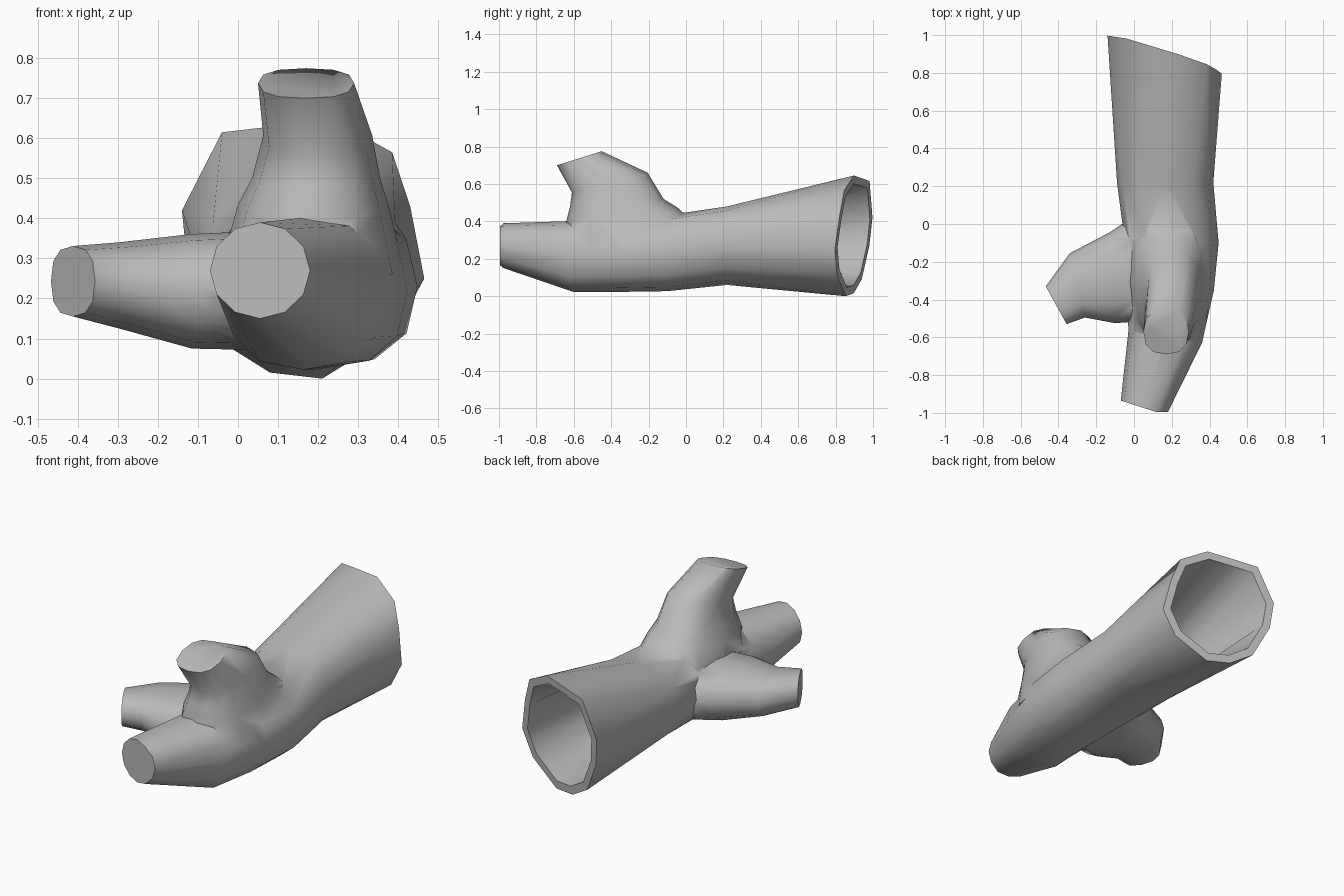
import bpy, bmesh, math
from mathutils import Vector

cube = bpy.data.objects.get("Cube")
if cube:
    bpy.data.objects.remove(cube, do_unlink=True)

GREY = (0.5, 0.5, 0.5, 1.0)
mat = bpy.data.materials.new("plain grey")
mat.use_nodes = True
mat.diffuse_color = GREY
bsdf = next(n for n in mat.node_tree.nodes if n.type == 'BSDF_PRINCIPLED')
bsdf.inputs["Base Color"].default_value = GREY

SIDES = 12


def full(t, power):
    """Signed power, to make a ring a little fuller than an ellipse."""
    return math.copysign(abs(t) ** power, t)


def ring(centre, u, v, power=0.8):
    """Ring of points around a centre, spanned by two half-width vectors."""
    c, u, v = Vector(centre), Vector(u), Vector(v)
    return [c + u * full(math.cos(a), power) + v * full(math.sin(a), power)
            for a in (math.tau * i / SIDES for i in range(SIDES))]


def loft(name, rings):
    """Closed skin through a list of rings, capped at both ends."""
    bm = bmesh.new()
    loops = [[bm.verts.new(p) for p in r] for r in rings]
    for a, b in zip(loops, loops[1:]):
        for i in range(SIDES):
            j = (i + 1) % SIDES
            bm.faces.new((a[i], a[j], b[j], b[i]))
    bm.faces.new(loops[0])
    bm.faces.new(loops[-1])
    bmesh.ops.recalc_face_normals(bm, faces=bm.faces[:])
    mesh = bpy.data.meshes.new(name)
    bm.to_mesh(mesh)
    bm.free()
    mesh.materials.append(mat)
    obj = bpy.data.objects.new(name, mesh)
    bpy.context.collection.objects.link(obj)
    return obj


# Trunk: (y, x centre, z centre, half width, half height, slant)
sections = [
    (-0.60, 0.165, 0.212, 0.195, 0.19, -0.15),
    (-0.35, 0.195, 0.22, 0.228, 0.197, 0),
    (-0.10, 0.20, 0.23, 0.248, 0.203, 0),
    (0.22, 0.165, 0.27, 0.255, 0.21, 0),
]
trunk_rings = [ring((x, y, z), (w, w * s, 0), (0, 0, h))
               for y, x, z, w, h, s in sections]

# Bent front tip, no further forward than the end of the model
tip = ring((0.055, -0.975, 0.27), (0.125, -0.04, 0), (0, 0, 0.12), 1.0)
for p in tip:
    p.y = max(p.y, -0.995)

# Slanted open mouth, with a rim and a hollow tapering inwards
mouth_xz = [(0.465, 0.25), (0.43, 0.43), (0.385, 0.565), (0.24, 0.645),
            (0.09, 0.63), (-0.04, 0.615), (-0.14, 0.42), (-0.125, 0.27),
            (-0.04, 0.09), (0.08, 0.015), (0.21, 0.0), (0.39, 0.11)]
mouth = [Vector((x, min(1.0, 0.92 - 0.31 * x + 0.08 * z), z)) for x, z in mouth_xz]
middle = sum(mouth, Vector()) / SIDES
rim = [middle + (p - middle) * 0.86 for p in mouth]
hollow = ring((0.165, 0.24, 0.27), (0.215, 0, 0), (0, 0, 0.17))
hollow_end = ring((0.18, 0.0, 0.24), (0.19, 0, 0), (0, 0, 0.145))
trunk = loft("hollow_trunk", [tip] + trunk_rings + [mouth, rim, hollow, hollow_end])

# Side branch: centre, half-width vector in plan, half height
side = [
    ((0.10, -0.20, 0.22), (0.0, -0.31), 0.15),
    ((-0.115, -0.285, 0.218), (0.015, -0.24), 0.143),
    ((-0.30, -0.325, 0.233), (0.04, -0.17), 0.107),
    ((-0.412, -0.43, 0.243), (0.055, -0.10), 0.088),
]
side_branch = loft("side_branch", [ring(c, (u[0], u[1], 0), (0, 0, h))
                                   for c, u, h in side])

# Upper branch: front (y, z), back (y, z), left and right x limits
upper = [
    ((-0.66, 0.24), (0.10, 0.34), -0.04, 0.41),
    ((-0.64, 0.40), (-0.04, 0.47), 0.0, 0.375),
    ((-0.62, 0.48), (-0.12, 0.52), 0.035, 0.355),
    ((-0.61, 0.555), (-0.205, 0.66), 0.063, 0.335),
    ((-0.69, 0.70), (-0.45, 0.775), 0.05, 0.29),
]
upper_rings = []
for (fy, fz), (by, bz), x0, x1 in upper:
    centre = ((x0 + x1) / 2, (fy + by) / 2, (fz + bz) / 2)
    upper_rings.append(ring(centre, ((x1 - x0) / 2, 0, 0),
                            (0, (by - fy) / 2, (bz - fz) / 2)))
upper_branch = loft("upper_branch", upper_rings)

# Fuse the branches into the trunk
bpy.ops.object.select_all(action='DESELECT')
bpy.context.view_layer.objects.active = trunk
trunk.select_set(True)
for branch in (side_branch, upper_branch):
    mod = trunk.modifiers.new("fuse", 'BOOLEAN')
    mod.operation = 'UNION'
    mod.solver = 'EXACT'
    mod.object = branch
    bpy.ops.object.modifier_apply(modifier=mod.name)
    bpy.data.objects.remove(branch, do_unlink=True)
trunk.name = "branched_trunk"
bpy.ops.object.shade_smooth_by_angle(angle=math.radians(55))
